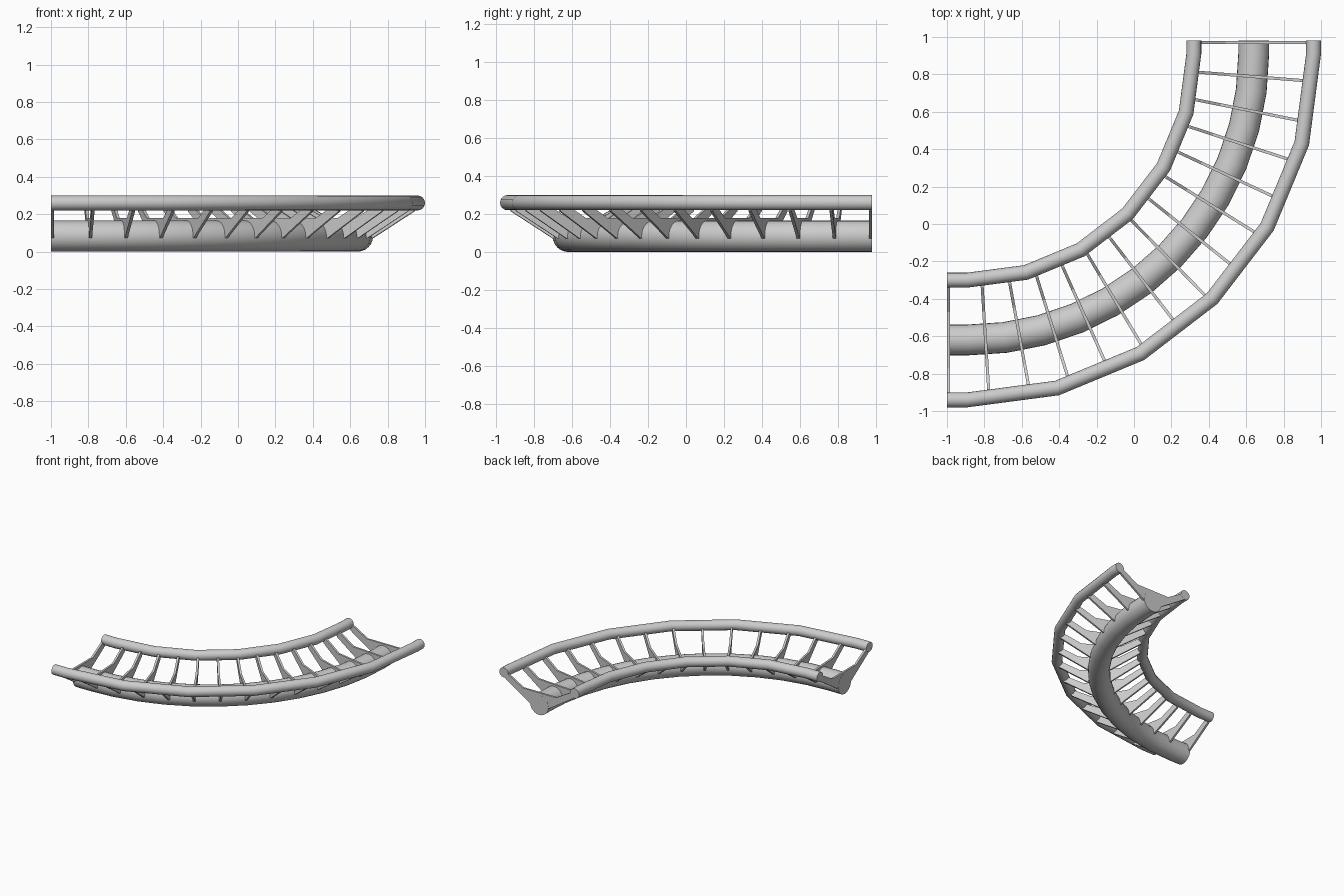
import bpy, bmesh, math
from mathutils import Vector

if "Cube" in bpy.data.objects:
    bpy.data.objects.remove(bpy.data.objects["Cube"])

CX, CY = -0.89, 0.91          # centre of the bend
LEFT, BACK = -1.0, 0.98       # planes of the two open ends
R_MID = 1.53                  # bend radius at the spine
HALF = math.pi / 2


def frame(a):
    """Outward radial direction; a=0 is the left end, 90 degrees the back end."""
    return Vector((math.sin(a), -math.cos(a), 0))


def stations(steps):
    """Origin and radial direction along the bend, with short straight ends."""
    c = Vector((CX, CY, 0))
    pts = [(Vector((LEFT, CY, 0)), frame(0))]
    pts += [(c, frame(HALF * i / steps)) for i in range(steps + 1)]
    pts.append((Vector((CX, BACK, 0)), frame(HALF)))
    return pts


def finish(name, bm, smooth):
    bmesh.ops.recalc_face_normals(bm, faces=bm.faces[:])
    me = bpy.data.meshes.new(name)
    bm.to_mesh(me)
    bm.free()
    ob = bpy.data.objects.new(name, me)
    bpy.context.collection.objects.link(ob)
    if smooth:
        bpy.ops.object.select_all(action='DESELECT')
        ob.select_set(True)
        bpy.context.view_layer.objects.active = ob
        bpy.ops.object.shade_smooth_by_angle(angle=math.radians(40))
    return ob


def tube(name, radius, z, thick, sides, steps):
    """Round tube swept along the bend, closed at both ends."""
    bm = bmesh.new()
    rings = []
    for origin, out in stations(steps):
        ring = []
        for k in range(sides):
            t = 2 * math.pi * k / sides
            p = origin + out * (radius + thick * math.cos(t))
            p.z = z + thick * math.sin(t)
            ring.append(bm.verts.new(p))
        rings.append(ring)
    for a, b in zip(rings, rings[1:]):
        for k in range(sides):
            n = (k + 1) % sides
            bm.faces.new((a[k], a[n], b[n], b[k]))
    bm.faces.new(rings[0])
    bm.faces.new(rings[-1])
    return finish(name, bm, True)


# half outline of a cross tie: (offset from spine, height)
HALF_TIE = [(0.0, 0.07), (0.085, 0.072), (0.305, 0.215), (0.315, 0.255),
            (0.28, 0.255), (0.15, 0.18)]
OUTLINE = HALF_TIE + [(-x, z) for x, z in reversed(HALF_TIE[1:])]


def tie(name, origin, out, thick=0.016):
    bm = bmesh.new()
    side = Vector((-out.y, out.x, 0)) * (thick / 2)
    loops = []
    for s in (-1, 1):
        loops.append([bm.verts.new(origin + out * (R_MID + x) + side * s
                                   + Vector((0, 0, z))) for x, z in OUTLINE])
    a, b = loops
    bm.faces.new(a)
    bm.faces.new(b)
    n = len(a)
    for i in range(n):
        j = (i + 1) % n
        bm.faces.new((a[i], a[j], b[j], b[i]))
    return finish(name, bm, False)


# two running rails and the thick spine
tube("inner_rail", 1.21, 0.26, 0.04, 16, 6)
tube("outer_rail", 1.85, 0.26, 0.04, 16, 6)
tube("spine", R_MID, 0.0825, 0.0825, 24, 12)

# end ties and the evenly spaced ties between them
tie("end_tie_left", Vector((LEFT + 0.009, CY, 0)), frame(0))
tie("end_tie_back", Vector((CX, BACK - 0.009, 0)), frame(HALF))
for i in range(13):
    tie(f"cross_tie_{i + 1}", Vector((CX, CY, 0)), frame(math.radians(3.6 + 6.82 * i)))
